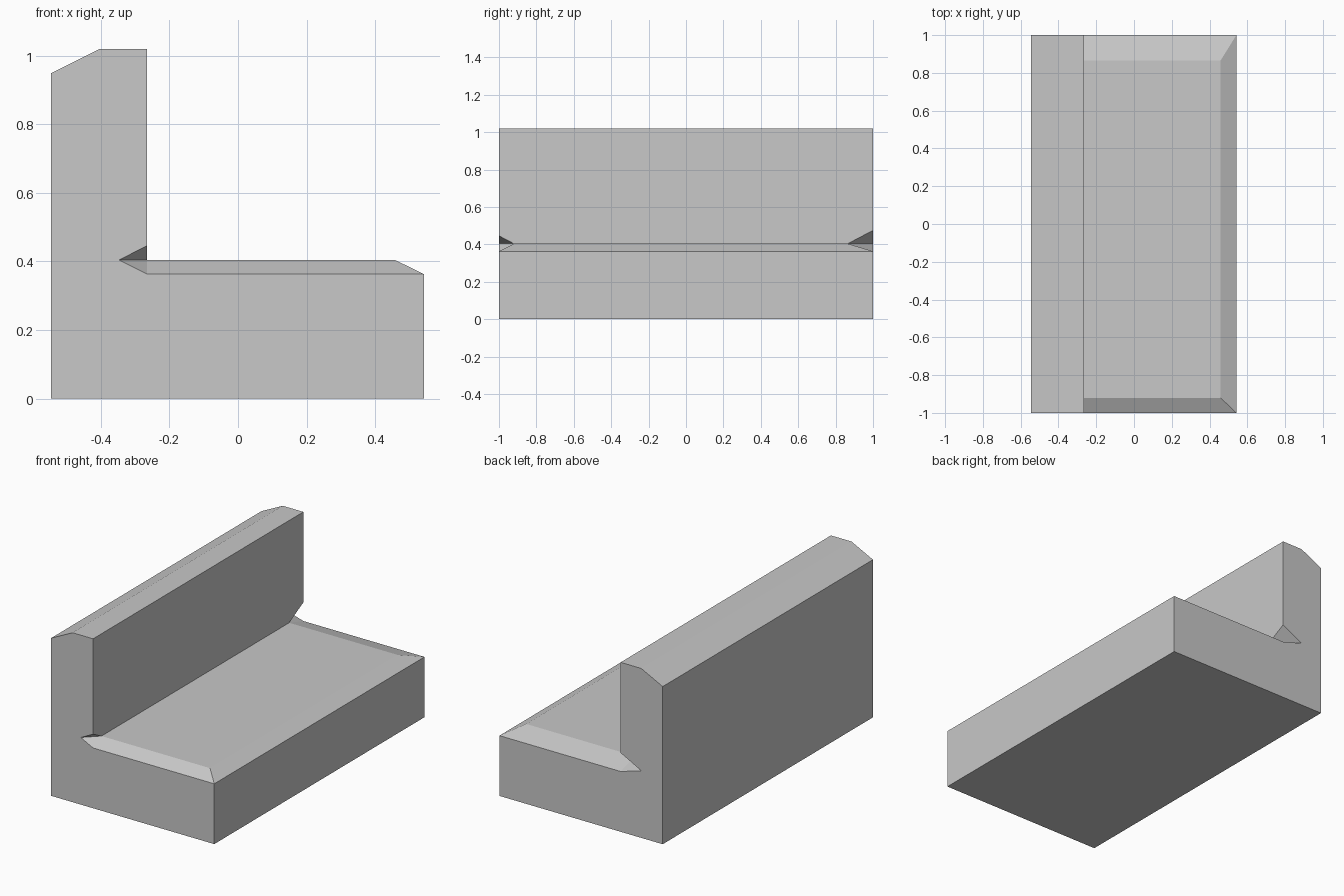
import bpy
import bmesh

if "Cube" in bpy.data.objects:
    bpy.data.objects.remove(bpy.data.objects["Cube"])

grey = bpy.data.materials.new("plain grey")
grey.diffuse_color = (0.58, 0.58, 0.58, 1)
grey.use_nodes = True
grey.node_tree.nodes["Principled BSDF"].inputs["Base Color"].default_value = grey.diffuse_color

X0, X1 = -0.545, 0.542        # back and front of the bench
STEP = -0.265                 # front of the backrest
RIM, SEAT = 0.363, 0.404      # bevel foot and seat height

bm = bmesh.new()


def bench_end(side, inset, notch_x, notch_top):
    """End outline with a corner notch, plus the bevelled seat corners."""
    outline = {
        "heel": (X0, 0), "toe": (X1, 0), "rim": (X1, RIM),
        "notch_low": (STEP, RIM), "notch_tip": (notch_x, SEAT),
        "notch_high": (STEP, notch_top), "top_front": (STEP, 1.02),
        "top_ridge": (-0.402, 1.02), "top_back": (X0, 0.949),
    }
    p = {k: bm.verts.new((x, side, z)) for k, (x, z) in outline.items()}
    bm.faces.new(list(p.values()))
    p["seat_back"] = bm.verts.new((STEP, side * (1 - inset), SEAT))
    p["seat_front"] = bm.verts.new((0.458, side * (1 - inset), SEAT))
    # Side bevel and the two notch facets
    for names in (("rim", "notch_low", "seat_back", "seat_front"),
                  ("notch_low", "notch_tip", "seat_back"),
                  ("notch_tip", "notch_high", "seat_back")):
        bm.faces.new([p[n] for n in names])
    return p


near = bench_end(-1, 0.08, -0.347, 0.446)
far = bench_end(1, 0.135, -0.402, 0.475)

# Long faces: underside, front, bevel, seat, backrest, top, slope and rear
for strip in (("heel", "toe"), ("toe", "rim"), ("rim", "seat_front"),
              ("seat_front", "seat_back"),
              ("seat_back", "notch_high", "top_front"),
              ("top_front", "top_ridge"), ("top_ridge", "top_back"),
              ("top_back", "heel")):
    bm.faces.new([near[n] for n in strip] + [far[n] for n in reversed(strip)])

bmesh.ops.recalc_face_normals(bm, faces=bm.faces[:])
mesh = bpy.data.meshes.new("bench_block")
bm.to_mesh(mesh)
bm.free()
mesh.materials.append(grey)
bench = bpy.data.objects.new("bench_block", mesh)
bpy.context.collection.objects.link(bench)
